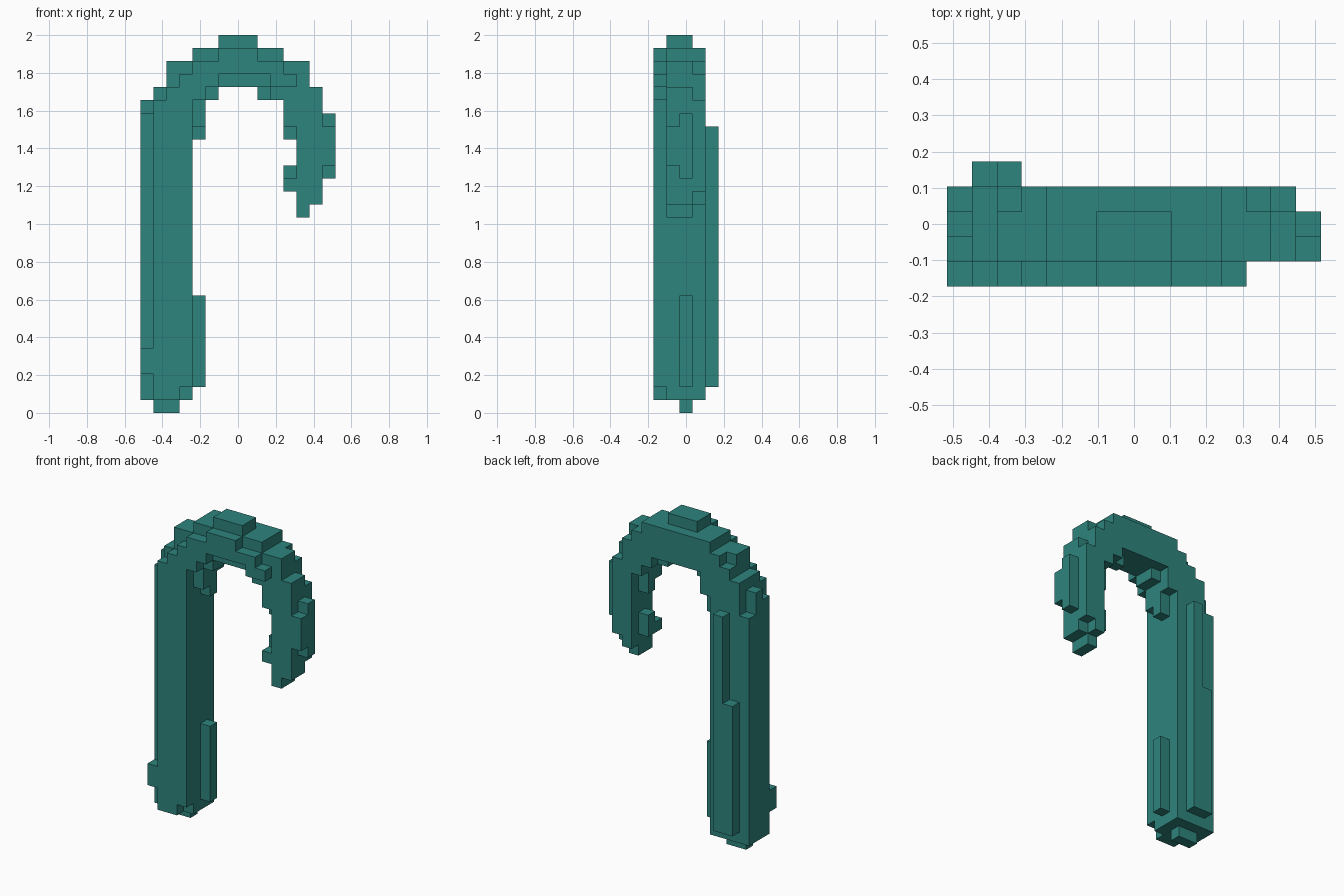
import bpy
import bmesh
from mathutils import Vector

default = bpy.data.objects.get("Cube")
if default:
    bpy.data.objects.remove(default, do_unlink=True)

UNIT = 2 / 29
ORIGIN = Vector((-7.5, -2.5, 0))  # grid corner, in block units

teal = bpy.data.materials.new("teal")
teal.use_nodes = True
COLOUR = (0.027, 0.23, 0.205, 1)
teal.diffuse_color = COLOUR
teal.node_tree.nodes["Principled BSDF"].inputs["Base Color"].default_value = COLOUR

# Depth ranges, counted from front to back
FRONT = (0, 0)
BODY = (1, 3)
CORE = (1, 2)
MIDDLE = (2, 2)
REAR = (3, 3)
BACK = (4, 4)


def block(part, columns, depth, rows):
    """Fill an inclusive range of blocks in a part."""
    for x in range(columns[0], columns[1] + 1):
        for y in range(depth[0], depth[1] + 1):
            for z in range(rows[0], rows[1] + 1):
                part.add((x, y, z))


# Straight shaft with its worn tip and raised strips
shaft = set()
block(shaft, (1, 2), MIDDLE, (0, 0))
block(shaft, (1, 3), BODY, (1, 22))
block(shaft, (1, 2), FRONT, (1, 1))
block(shaft, (1, 3), FRONT, (2, 22))
block(shaft, (0, 0), CORE, (1, 22))
block(shaft, (0, 0), REAR, (1, 21))
block(shaft, (0, 0), FRONT, (3, 4))
block(shaft, (4, 4), MIDDLE, (2, 8))
block(shaft, (1, 1), BACK, (2, 13))
block(shaft, (2, 2), BACK, (2, 21))

# Curved arch, stepped row by row
arch = set()
block(arch, (0, 0), MIDDLE, (23, 23))
block(arch, (4, 4), MIDDLE, (21, 21))
block(arch, (4, 4), CORE, (22, 22))
block(arch, (1, 4), BODY, (23, 24))
block(arch, (5, 5), CORE, (24, 24))
block(arch, (9, 9), MIDDLE, (24, 24))
block(arch, (10, 12), BODY, (24, 24))
block(arch, (2, 12), BODY, (25, 25))
block(arch, (2, 12), CORE, (26, 26))
block(arch, (3, 11), REAR, (26, 26))
block(arch, (4, 10), BODY, (27, 27))
block(arch, (6, 8), CORE, (28, 28))

# Raised front rim of the arch
block(arch, (1, 3), FRONT, (23, 23))
block(arch, (2, 4), FRONT, (24, 24))
block(arch, (3, 5), FRONT, (25, 25))
block(arch, (10, 11), FRONT, (25, 25))
block(arch, (4, 10), FRONT, (26, 26))
block(arch, (6, 8), FRONT, (27, 27))

# Hanging hook end
hook = set()
block(hook, (12, 13), BODY, (17, 23))
block(hook, (13, 13), CORE, (24, 24))
block(hook, (12, 13), CORE, (16, 16))
block(hook, (12, 12), REAR, (16, 16))
block(hook, (12, 12), CORE, (15, 15))
block(hook, (14, 14), (1, 1), (19, 21))
block(hook, (14, 14), MIDDLE, (18, 22))
block(hook, (11, 11), BODY, (23, 23))
block(hook, (11, 11), CORE, (22, 22))
block(hook, (11, 11), MIDDLE, (21, 21))
block(hook, (11, 11), MIDDLE, (18, 18))
block(hook, (11, 11), CORE, (17, 17))

solid = shaft | arch | hook


def build(name, part):
    """Skin the outer faces of a part and merge the flat areas."""
    bm = bmesh.new()
    for cell in sorted(part):
        centre = Vector(cell) + ORIGIN + Vector((0.5, 0.5, 0.5))
        for axis in range(3):
            for sign in (-1, 1):
                neighbour = list(cell)
                neighbour[axis] += sign
                if tuple(neighbour) in solid:
                    continue
                normal, u, v = Vector(), Vector(), Vector()
                normal[axis] = sign / 2
                u[(axis + 1) % 3] = sign / 2
                v[(axis + 2) % 3] = 1 / 2
                corners = (-u - v, u - v, u + v, v - u)
                bm.faces.new([bm.verts.new((centre + normal + c) * UNIT)
                              for c in corners])
    bmesh.ops.remove_doubles(bm, verts=bm.verts[:], dist=UNIT / 100)
    bmesh.ops.dissolve_limit(bm, angle_limit=0.01,
                             verts=bm.verts[:], edges=bm.edges[:])
    mesh = bpy.data.meshes.new(name)
    bm.to_mesh(mesh)
    bm.free()
    mesh.materials.append(teal)
    obj = bpy.data.objects.new(name, mesh)
    bpy.context.collection.objects.link(obj)


for name, part in (("shaft", shaft), ("arch", arch), ("hook", hook)):
    build(name, part)
